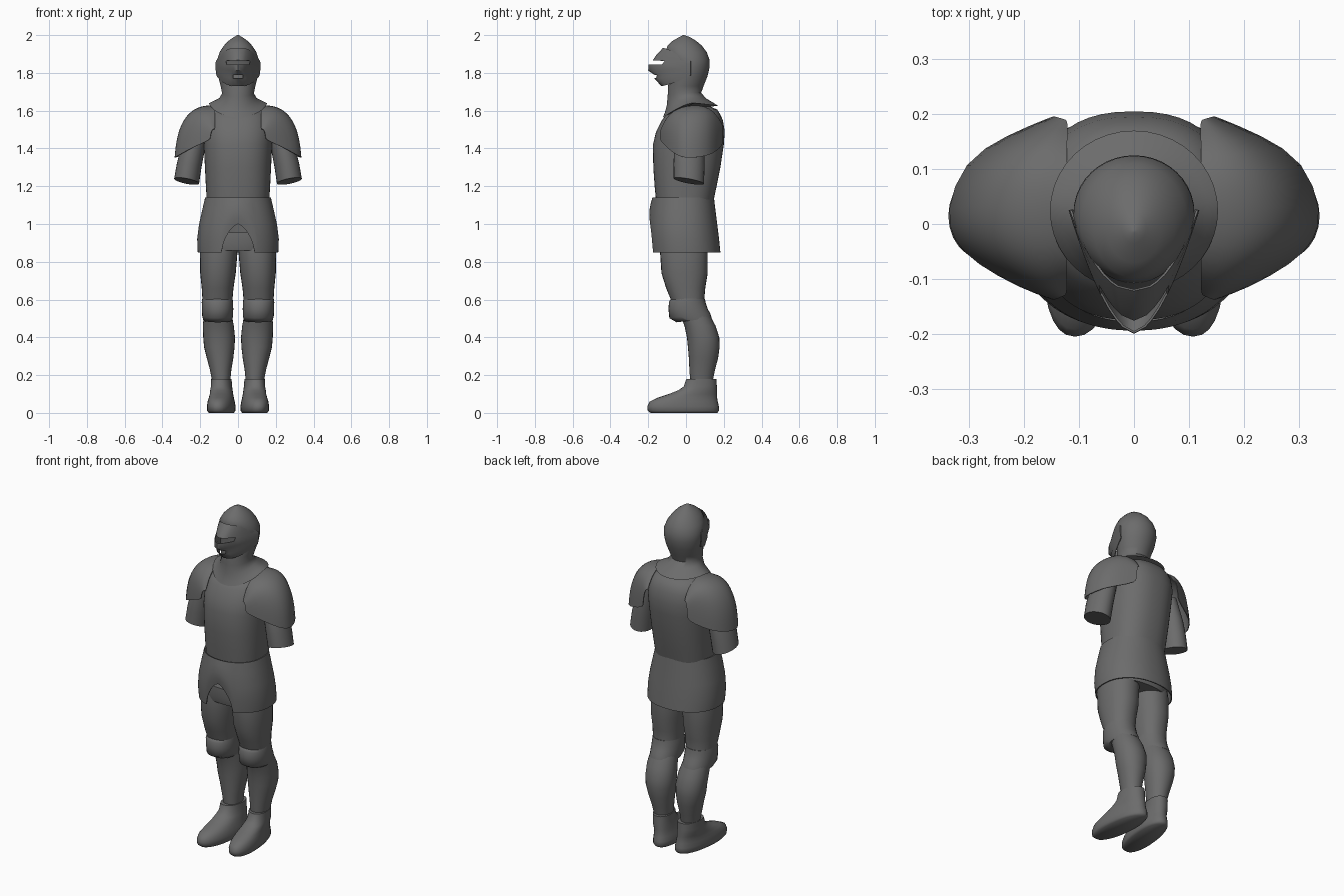
import bpy, math
from mathutils import Vector

# Dark steel for every part
steel = bpy.data.materials.new("dark_steel")
steel.diffuse_color = (.15, .15, .15, 1)


def finish(name, verts, faces, mirror=False, thick=0, subsurf=0, angle=40):
    mesh = bpy.data.meshes.new(name)
    mesh.from_pydata([tuple(v) for v in verts], [], faces)
    mesh.materials.append(steel)
    ob = bpy.data.objects.new(name, mesh)
    bpy.context.collection.objects.link(ob)
    bpy.ops.object.select_all(action='DESELECT')
    ob.select_set(True)
    bpy.context.view_layer.objects.active = ob
    bpy.ops.object.mode_set(mode='EDIT')
    bpy.ops.mesh.select_all(action='SELECT')
    bpy.ops.mesh.normals_make_consistent(inside=False)
    bpy.ops.object.mode_set(mode='OBJECT')
    if subsurf:
        ob.modifiers.new("Smooth", 'SUBSURF').levels = subsurf
    if thick:
        ob.modifiers.new("Thickness", 'SOLIDIFY').thickness = thick
    if mirror:
        ob.modifiers.new("Mirror", 'MIRROR')
    bpy.ops.object.convert(target='MESH')
    bpy.ops.object.shade_smooth_by_angle(angle=math.radians(angle))
    return ob


def loft(name, rings, n=32, power=2.0, caps=True, warp=None, **kw):
    """Stack of rounded rings, each (z, centre x, half width, y front, y back)."""
    verts, faces = [], []
    for z, cx, rx, yf, yb in rings:
        for i in range(n):
            a = 2 * math.pi * i / n
            c, s = math.cos(a), math.sin(a)
            x = cx + rx * math.copysign(abs(c) ** (2 / power), c)
            y = (yf + yb) / 2 + (yb - yf) / 2 * math.copysign(abs(s) ** (2 / power), s)
            v = Vector((x, y, z))
            verts.append(warp(v) if warp else v)
    for r in range(len(rings) - 1):
        for i in range(n):
            j = (i + 1) % n
            faces.append((r * n + i, r * n + j, (r + 1) * n + j, (r + 1) * n + i))
    if caps:
        faces.append(tuple(range(n)))
        faces.append(tuple(range((len(rings) - 1) * n, len(rings) * n)))
    return finish(name, verts, faces, **kw)


# Helmet skull running down into the flared neck guard
def collar_dip(v):
    k = max(0, min(1, (1.72 - v.z) / .08))
    v.z -= k * .075 * max(0, min(1, (.03 - v.y) / .15)) ** 1.4
    v.z -= k * .014 * max(0, min(1, (v.y - .05) / .12))
    return v


loft("helmet_and_neck_guard", [
    (1.64, 0, .153, -.122, .17), (1.65, 0, .135, -.112, .148), (1.668, 0, .1, -.102, .108),
    (1.695, 0, .084, -.097, .08), (1.73, 0, .092, -.095, .093), (1.78, 0, .104, -.085, .113),
    (1.83, 0, .11, -.083, .125), (1.87, 0, .11, -.09, .124), (1.91, 0, .097, -.108, .11),
    (1.945, 0, .074, -.098, .083), (1.97, 0, .05, -.07, .053), (1.99, 0, .022, -.035, .02),
    (2.0, 0, .003, -.016, -.01)], n=40, warp=collar_dip, angle=60)

# Pointed visor with sight slit and breathing hole
rows = [  # z at the ridge, y at the ridge, z at the side, half width, plan curve
    (1.932, -.122, 1.862, .117, .45), (1.895, -.157, 1.857, .118, .5),
    (1.867, -.176, 1.852, .119, .55), (1.845, -.199, 1.846, .119, .58),
    (1.812, -.2, 1.83, .119, .58), (1.788, -.164, 1.815, .118, .5),
    (1.77, -.168, 1.805, .117, .5), (1.73, -.13, 1.785, .114, .45)]
cols = [0, .05, .11, .2, .32, .42, .52, .65, .8, .92, 1]
ts = [-t for t in cols[:0:-1]] + cols
verts, faces = [], []
for z, yf, zs, hw, p in rows:
    for t in ts:
        u = abs(t)
        verts.append((math.copysign(hw * u ** p, t), yf + (.025 - yf) * u, z + (zs - z) * u ** 1.3))
w = len(ts)
for r in range(len(rows) - 1):
    for i in range(w - 1):
        u = max(abs(ts[i]), abs(ts[i + 1]))
        if (r == 2 and u < .33) or (r == 5 and u < .06):
            continue
        faces.append((r * w + i, r * w + i + 1, (r + 1) * w + i + 1, (r + 1) * w + i))
finish("visor", verts, faces, thick=.004, angle=50)

# Breastplate and backplate
loft("torso", [
    (1.12, 0, .165, -.158, .145), (1.2, 0, .17, -.166, .162), (1.3, 0, .175, -.173, .182),
    (1.42, 0, .181, -.175, .2), (1.49, 0, .184, -.158, .205), (1.55, 0, .175, -.127, .195),
    (1.575, 0, .165, -.108, .184), (1.605, 0, .14, -.07, .166), (1.622, 0, .11, -.04, .13)],
    n=48, power=2.4, angle=60)


# Skirt with an arched opening at the front
def arch(v):
    edge = .85
    if v.y < 0 and abs(v.x) < .088:
        edge = .86 + .14 * (1 - (abs(v.x) / .088) ** 1.6) ** .75
    v.z = edge + (1.14 - edge) * (v.z - .85) / .29
    return v


loft("skirt", [
    (1.14, 0, .174, -.178, .148), (1.08, 0, .188, -.186, .155), (1.0, 0, .206, -.194, .165),
    (.92, 0, .216, -.193, .175), (.85, 0, .213, -.187, .182)],
    n=96, power=2.2, caps=False, warp=arch, thick=.006)

# Hip band seen through the opening
loft("hips", [(.86, 0, .185, -.14, .13), (.9, 0, .19, -.15, .14), (.955, 0, .185, -.148, .14)],
     n=40, power=2.4)

# Shoulder plates, draped from an inner edge to a lower rim
inner = [(.122, -.128, 1.5), (.122, -.105, 1.56), (.122, -.06, 1.605), (.122, -.01, 1.622),
         (.122, .035, 1.63), (.122, .09, 1.628), (.122, .15, 1.597), (.12, .188, 1.53)]
rim = [(.148, -.138, 1.445), (.205, -.118, 1.422), (.288, -.073, 1.38), (.33, -.03, 1.355),
       (.343, .022, 1.348), (.312, .115, 1.36), (.232, .162, 1.385), (.148, .196, 1.42)]
verts, faces, steps = [], [], 8
for T, B in zip(inner, rim):
    ctrl = Vector((B[0] * .96, B[1], T[2] + .018))
    for k in range(steps + 1):
        t = k / steps
        verts.append(Vector(T) * (1 - t) ** 2 + ctrl * 2 * t * (1 - t) + Vector(B) * t * t)
h = steps + 1
for c in range(len(rim) - 1):
    for k in range(steps):
        faces.append((c * h + k, (c + 1) * h + k, (c + 1) * h + k + 1, c * h + k + 1))
finish("shoulder_plate", verts, faces, mirror=True, thick=.004, subsurf=1)


# Upper arm stumps with slanted ends
def slant(v):
    v.z += (v.x - .272) * .19 - (v.y - .015) * .18
    return v


loft("upper_arm", [
    (1.227, .272, .066, -.065, .095), (1.31, .259, .065, -.066, .098),
    (1.4, .24, .062, -.062, .098), (1.53, .205, .05, -.04, .09)],
    n=24, warp=slant, mirror=True)

# Thighs
loft("thigh", [
    (.95, .1, .088, -.13, .11), (.86, .102, .1, -.138, .115), (.74, .106, .094, -.13, .115),
    (.66, .108, .084, -.105, .102), (.58, .109, .078, -.072, .095), (.52, .108, .074, -.055, .105)],
    n=28, power=2.2, mirror=True)


# Knee guards, dipping lower and bulging at the front
def knee_tilt(v):
    v.z += (v.y - .02) * (.12 if v.z < .54 else -.02)
    return v


loft("knee_guard", [
    (.605, .109, .08, -.078, .1), (.585, .109, .083, -.09, .104), (.55, .108, .083, -.093, .116),
    (.515, .108, .082, -.088, .128), (.488, .107, .077, -.05, .136)],
    n=28, power=2.1, warp=knee_tilt, mirror=True, angle=65)

# Shins
loft("shin", [
    (.52, .107, .074, -.03, .125), (.46, .104, .082, -.008, .157), (.4, .1, .084, .005, .176),
    (.35, .099, .081, .01, .178), (.29, .095, .07, .015, .17), (.23, .092, .057, .018, .154),
    (.17, .089, .048, .022, .142)], n=28, power=2.1, mirror=True)


# Boots, toes turned slightly outwards
def splay(v):
    v.x -= (v.y - .02) * .1
    return v


loft("boot", [
    (0, .085, .064, -.188, .165), (.012, .085, .072, -.203, .176), (.035, .085, .073, -.205, .174),
    (.06, .086, .069, -.192, .168), (.08, .087, .064, -.15, .165), (.1, .089, .06, -.09, .164),
    (.12, .092, .058, -.04, .164), (.14, .093, .055, -.012, .163), (.18, .094, .053, .002, .162)],
    n=32, power=2.2, warp=splay, mirror=True, angle=60)
